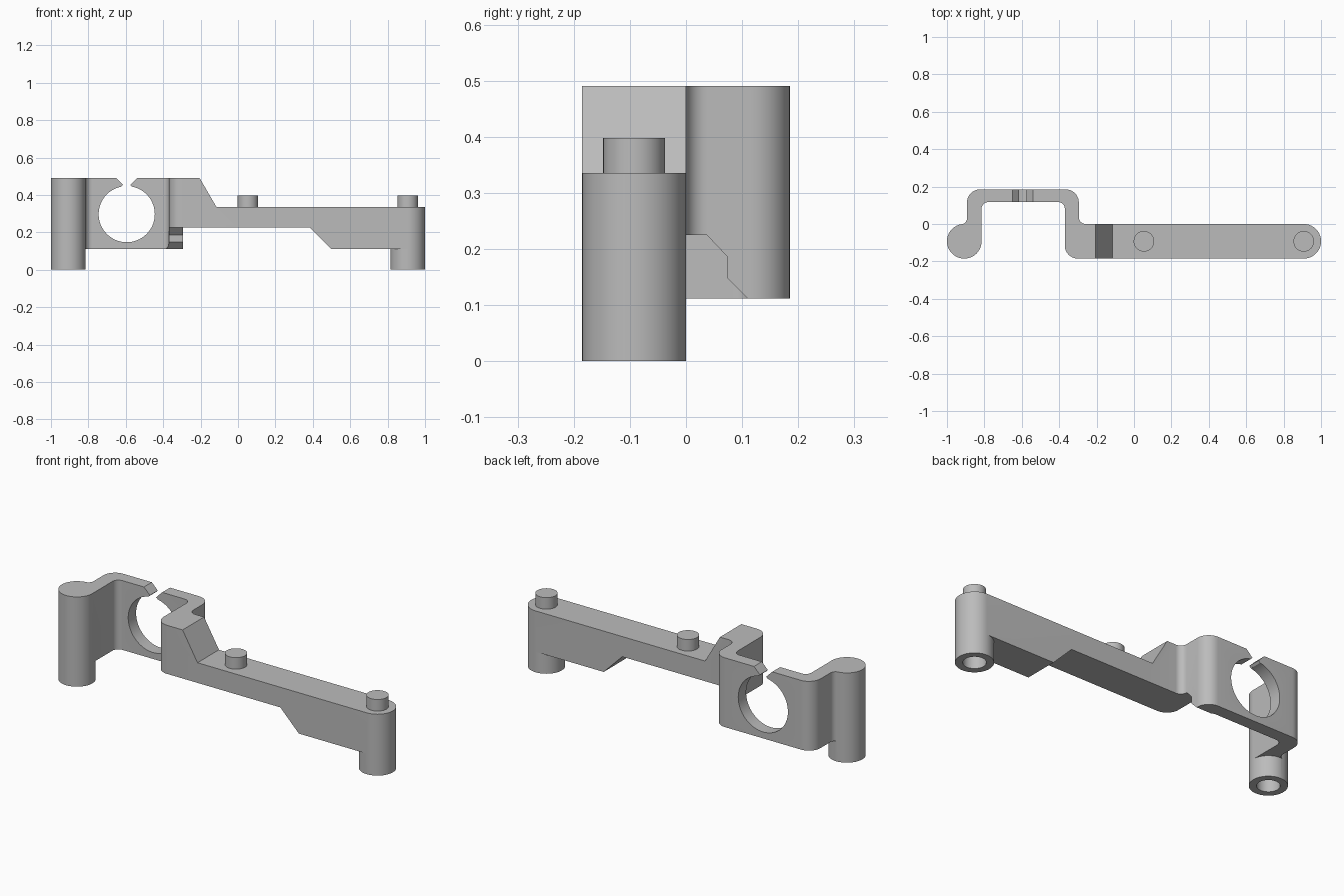
import bpy, bmesh, math
from mathutils import Vector

if "Cube" in bpy.data.objects:
    bpy.data.objects.remove(bpy.data.objects["Cube"])

grey = bpy.data.materials.new("plain grey")
grey.use_nodes = True
grey.diffuse_color = (0.5, 0.5, 0.5, 1)
grey.node_tree.nodes["Principled BSDF"].inputs["Base Color"].default_value = grey.diffuse_color

R = 0.0925            # post radius, half the arm width
POST = 1 - R          # post offset from the middle
LOW, MID, DECK, TOP = 0.112, 0.225, 0.335, 0.49
BACK = 2 * R
WALL_IN, WALL_OUT = -0.37, -0.295
RING = (-0.595, 0.297)


def circle(cx, cy, r, n=64):
    return [(cx + r * math.cos(2 * math.pi * i / n), cy + r * math.sin(2 * math.pi * i / n))
            for i in range(n)]


def rounded(corners, steps=10):
    """Outline whose corners (x, y, radius) are right-angle fillets."""
    out = []
    for i, (x, y, r) in enumerate(corners):
        p = Vector((x, y))
        if not r:
            out.append((x, y))
            continue
        a = (Vector(corners[i - 1][:2]) - p).normalized() * r
        b = (Vector(corners[(i + 1) % len(corners)][:2]) - p).normalized() * r
        for k in range(steps + 1):
            t = math.pi / 2 * k / steps
            out.append(tuple(p + a + b - a * math.sin(t) - b * math.cos(t)))
    # each arc above runs from its incoming side to its outgoing side
    return out


def prism(name, outline, axis, lo, hi):
    """Extrude a 2D outline along the given axis."""
    place = {"x": lambda u, v, w: (w, u, v),
             "y": lambda u, v, w: (u, w, v),
             "z": lambda u, v, w: (u, v, w)}[axis]
    bm = bmesh.new()
    ends = [[bm.verts.new(place(u, v, w)) for u, v in outline] for w in (lo, hi)]
    bm.faces.new(ends[0])
    bm.faces.new(ends[1][::-1])
    n = len(outline)
    for i in range(n):
        j = (i + 1) % n
        bm.faces.new((ends[0][i], ends[1][i], ends[1][j], ends[0][j]))
    bmesh.ops.recalc_face_normals(bm, faces=bm.faces)
    mesh = bpy.data.meshes.new(name)
    bm.to_mesh(mesh)
    bm.free()
    mesh.materials.append(grey)
    ob = bpy.data.objects.new(name, mesh)
    bpy.context.collection.objects.link(ob)
    return ob


def combine(target, tool, operation):
    """Apply a boolean and discard the tool."""
    bpy.context.view_layer.objects.active = target
    mod = target.modifiers.new("join", "BOOLEAN")
    mod.operation, mod.object, mod.solver = operation, tool, "EXACT"
    bpy.ops.object.modifier_apply(modifier=mod.name)
    bpy.data.objects.remove(tool)


# Plan of the bent clamp strip and the straight arm
plan = rounded([
    (-POST + R, -R, 0), (-POST + R, 0.117, 0.035), (WALL_IN, 0.117, 0.035),
    (WALL_IN, -BACK, 0.07), (POST, -BACK, 0), (POST, 0, 0),
    (WALL_OUT, 0, 0.037), (WALL_OUT, BACK, 0.07), (-0.893, BACK, 0.07),
    (-0.893, -0.002, 0.032), (-0.925, -0.002, 0), (-0.925, -R, 0)])
body = prism("clamp_arm", plan, "z", LOW, TOP)

# Step down from clamp height to the arm deck
combine(body, prism("deck_cut", [(-0.269, 0.6), (-0.115, DECK), (1.2, DECK), (1.2, 0.6)],
                    "y", -0.4, 0.1), "DIFFERENCE")
# Stepped relief under the wall that joins clamp and arm
combine(body, prism("wall_relief", [(-0.4, 0), (-0.4, MID), (0.037, MID), (0.073, 0.187),
                                    (0.073, 0.149), (0.11, LOW), (0.11, 0)],
                    "x", -0.6, 0), "DIFFERENCE")
# Raised underside of the arm
combine(body, prism("arm_relief", [(-0.05, 0), (-0.05, MID), (0.385, MID), (0.497, LOW), (0.609, 0)],
                    "y", -0.4, 0.1), "DIFFERENCE")
# Round pipe opening with a flared slot at the top
combine(body, prism("pipe_cut", circle(*RING, 0.15, 96), "y", 0.05, 0.3), "DIFFERENCE")
half = [(0.03, 0.4), (0.03, 0.443), (0.019, 0.454), (0.065, 0.5)]
slot = [(RING[0] + x, z) for x, z in half] + [(RING[0] - x, z) for x, z in half[::-1]]
combine(body, prism("slot_cut", slot, "y", 0.05, 0.3), "DIFFERENCE")

# End posts with sockets underneath
for x, height in ((-POST, TOP), (POST, DECK)):
    combine(body, prism("post", circle(x, -R, R), "z", 0, height), "UNION")
    combine(body, prism("socket", circle(x, -R, 0.056, 48), "z", -0.1, 0.085), "DIFFERENCE")

# Locating pegs on the deck
pegs = [prism(name, circle(x, -R, 0.055, 48), "z", DECK - 0.02, 0.398)
        for name, x in (("middle_peg", 0.053), ("end_peg", POST))]

# Smooth curved walls, keep hard edges
bpy.ops.object.select_all(action="DESELECT")
for ob in [body] + pegs:
    ob.select_set(True)
bpy.context.view_layer.objects.active = body
bpy.ops.object.shade_smooth_by_angle(angle=math.radians(25))
